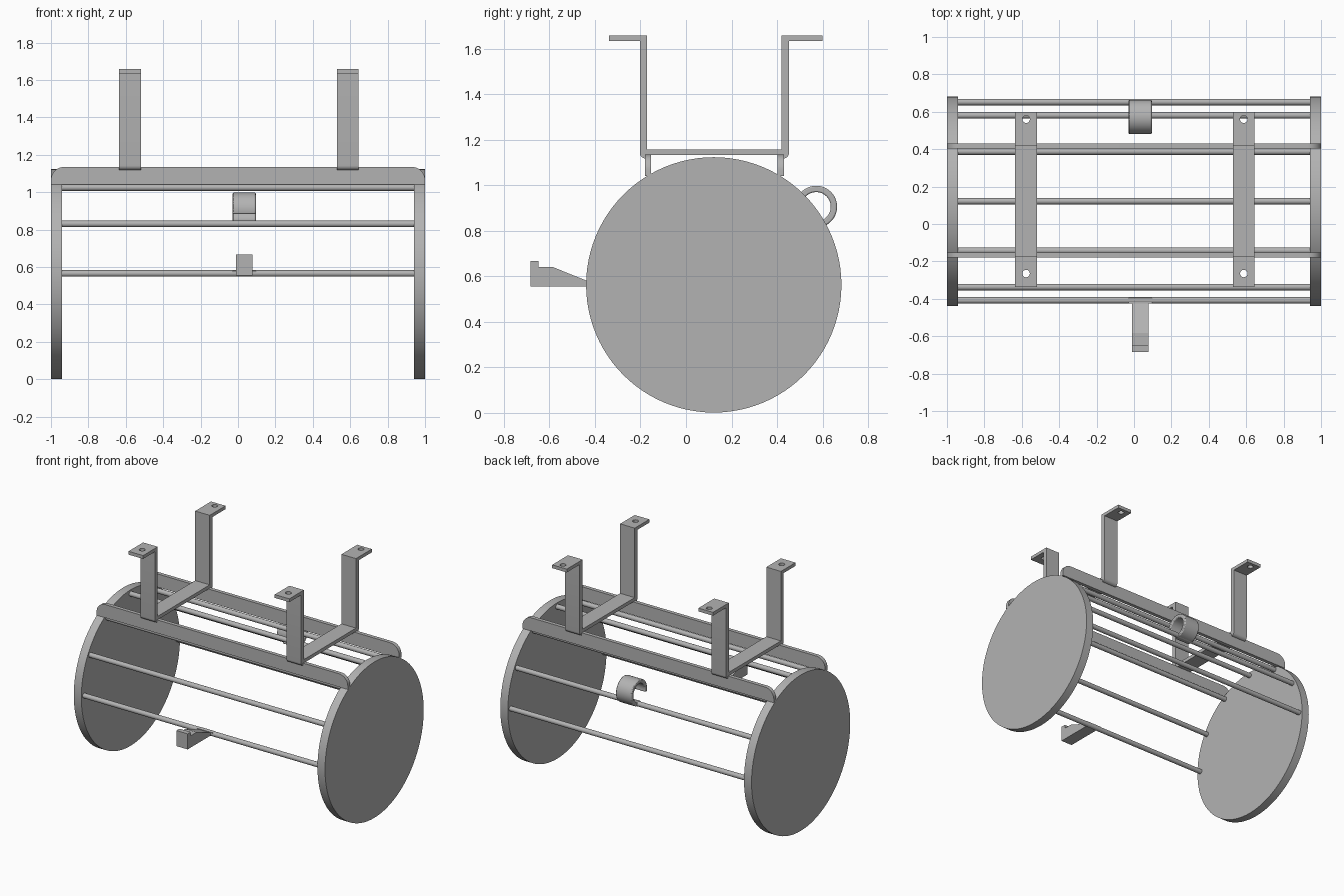
import bpy, bmesh
from math import cos, sin, pi, radians
from mathutils import Vector

cube = bpy.data.objects.get("Cube")
if cube:
    bpy.data.objects.remove(cube, do_unlink=True)

grey = bpy.data.materials.new("satin_grey")
grey.use_nodes = True
color = (0.45, 0.45, 0.45, 1)
grey.diffuse_color = color
grey.node_tree.nodes["Principled BSDF"].inputs["Base Color"].default_value = color

CY, CZ, R = 0.122, 0.5625, 0.561   # drum axis and radius
ROD_R = 0.53                       # circle on which the rods sit
MID_X = 0.033                      # hook and catch centre


def finish(obj, smooth=False):
    obj.data.materials.append(grey)
    if smooth:
        bpy.ops.object.select_all(action='DESELECT')
        obj.select_set(True)
        bpy.context.view_layer.objects.active = obj
        bpy.ops.object.shade_smooth_by_angle(angle=radians(30))
    return obj


def prism(name, points, start, end, axis='X', smooth=False):
    """Extrude a closed outline: (y, z) along X, or (x, z) along Y."""
    bm = bmesh.new()
    place = (lambda a, b: (start, a, b)) if axis == 'X' else (lambda a, b: (a, start, b))
    face = bm.faces.new([bm.verts.new(place(a, b)) for a, b in points])
    side = bmesh.ops.extrude_face_region(bm, geom=[face])
    step = Vector((end - start, 0, 0) if axis == 'X' else (0, end - start, 0))
    bmesh.ops.translate(bm, vec=step,
                        verts=[v for v in side["geom"] if isinstance(v, bmesh.types.BMVert)])
    bmesh.ops.recalc_face_normals(bm, faces=bm.faces)
    mesh = bpy.data.meshes.new(name)
    bm.to_mesh(mesh)
    bm.free()
    obj = bpy.data.objects.new(name, mesh)
    bpy.context.collection.objects.link(obj)
    return finish(obj, smooth)


def arc(cx, cz, r, a0, a1, n):
    angles = [radians(a0 + (a1 - a0) * i / n) for i in range(n + 1)]
    return [(cx + r * cos(a), cz + r * sin(a)) for a in angles]


def box(name, x0, x1, y0, y1, z0, z1):
    return prism(name, [(y0, z0), (y1, z0), (y1, z1), (y0, z1)], x0, x1)


# Round end plates
for name, x0, x1 in (("left_end_disc", 0.94, 1.0), ("right_end_disc", -1.0, -0.94)):
    prism(name, arc(CY, CZ, R, 0, 360, 96)[:-1], x0, x1, smooth=True)

# Rods spaced around the upper half of the drum
for i in range(7):
    a = i * pi / 6
    y, z = CY + ROD_R * cos(a), CZ + 0.003 + ROD_R * sin(a)
    prism(f"rod_{i + 1}", arc(y, z, 0.0175, 0, 360, 24)[:-1], -0.95, 0.95, smooth=True)

# Top rails with rounded upper corners
rail = [(-1, 1.04), (1, 1.04)] + arc(0.93, 1.065, 0.07, 0, 90, 10) \
    + arc(-0.93, 1.065, 0.07, 90, 180, 10)
for name, y0, y1 in (("front_rail", -0.18, -0.153), ("back_rail", 0.403, 0.43)):
    prism(name, rail, y0, y1, axis='Y', smooth=True)

# Hanging brackets: legs with outward flanges, joined by a cross strap
TOP, FLANGE, FOOT = 1.658, 1.634, 1.118
for side, cx in (("right", -0.577), ("left", 0.587)):
    x0, x1 = cx - 0.058, cx + 0.058
    front = [(-0.338, TOP), (-0.338, FLANGE), (-0.203, FLANGE)] \
        + arc(-0.178, FOOT + 0.025, 0.025, 180, 270, 6)
    back = arc(0.428, FOOT + 0.025, 0.025, 270, 360, 6) \
        + [(0.453, FLANGE), (0.6, FLANGE), (0.6, TOP)]
    outline = front + [(-0.178, 1.133), (0.428, 1.133)] + back \
        + [(0.42, TOP), (0.42, 1.158), (-0.172, 1.158), (-0.172, TOP)]
    bracket = prism(side + "_bracket", outline, x0, x1, smooth=True)
    # Screw holes in the flanges
    for y in (-0.265, 0.56):
        bpy.ops.mesh.primitive_cylinder_add(vertices=24, radius=0.02, depth=0.1,
                                            location=(cx, y, 1.646))
        cutter = bpy.context.object
        cutter.name = "hole_cutter"
        cutter.hide_render = True
        mod = bracket.modifiers.new("hole", 'BOOLEAN')
        mod.operation, mod.solver, mod.object = 'DIFFERENCE', 'EXACT', cutter
        bpy.context.view_layer.objects.active = bracket
        bpy.ops.object.modifier_apply(modifier=mod.name)
        bpy.data.objects.remove(cutter, do_unlink=True)

# Open C-shaped hook resting on a rear rod
hook = prism("rear_hook", arc(0.572, 0.906, 0.092, 195, -105, 40)
             + arc(0.572, 0.906, 0.064, -105, 195, 40),
             MID_X - 0.062, MID_X + 0.062, smooth=True)
bevel = hook.modifiers.new("soft_edges", 'BEVEL')
bevel.width, bevel.segments, bevel.angle_limit = 0.006, 2, radians(50)

# Stepped wedge catch on the front rod, with its mounting tab
prism("front_catch", [(-0.684, 0.555), (-0.405, 0.555), (-0.405, 0.568), (-0.583, 0.64),
                      (-0.649, 0.64), (-0.649, 0.667), (-0.684, 0.667)],
      MID_X - 0.045, MID_X + 0.045)
box("catch_tab", MID_X - 0.062, MID_X + 0.062, -0.425, -0.395, 0.57, 0.58)
